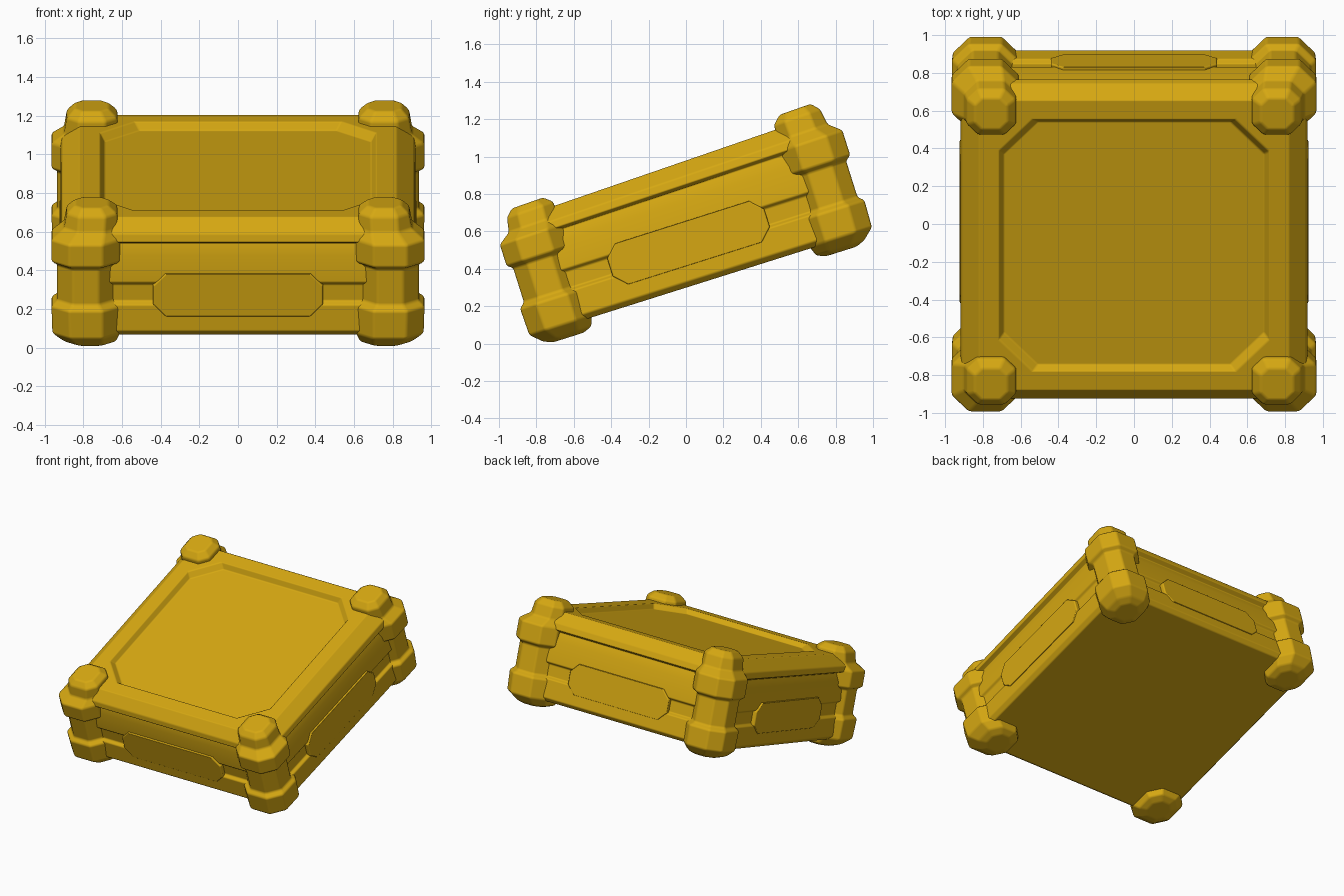
import bpy, bmesh, math
from mathutils import Matrix, Vector

if "Cube" in bpy.data.objects:
    bpy.data.objects.remove(bpy.data.objects["Cube"], do_unlink=True)

gold = bpy.data.materials.new("golden_yellow")
gold.use_nodes = True
colour = (0.67, 0.39, 0.006, 1)
gold.diffuse_color = colour
bsdf = gold.node_tree.nodes["Principled BSDF"]
bsdf.inputs["Base Color"].default_value = colour
bsdf.inputs["Roughness"].default_value = 0.6

# The whole crate leans forward, and its lid rises slightly to the back
LEAN = Matrix.Translation((0, -0.015, 0.63)) @ Matrix.Rotation(math.radians(17.5), 4, 'X')


def lean(v):
    x, y, z = v
    return LEAN @ Vector((x, y, z + max(z, 0) * 0.08 * y))


def ring(x0, x1, y0, y1, c, z):
    """Rectangle with cut corners, as eight points."""
    return [(x0 + c, y0, z), (x1 - c, y0, z), (x1, y0 + c, z), (x1, y1 - c, z),
            (x1 - c, y1, z), (x0 + c, y1, z), (x0, y1 - c, z), (x0, y0 + c, z)]


def loft(name, rings, bevel):
    """Skin a stack of equal rings and cap both ends."""
    bm = bmesh.new()
    loops = [[bm.verts.new(lean(p)) for p in r] for r in rings]
    n = len(loops[0])
    for a, b in zip(loops, loops[1:]):
        for i in range(n):
            j = (i + 1) % n
            bm.faces.new((a[i], a[j], b[j], b[i]))
    bm.faces.new(loops[0])
    bm.faces.new(loops[-1])
    bmesh.ops.recalc_face_normals(bm, faces=bm.faces)
    for f in bm.faces:
        f.smooth = True
    me = bpy.data.meshes.new(name)
    bm.to_mesh(me)
    bm.free()
    me.materials.append(gold)
    ob = bpy.data.objects.new(name, me)
    bpy.context.collection.objects.link(ob)
    mod = ob.modifiers.new("soft_edges", 'BEVEL')
    mod.width = bevel
    mod.segments = 2
    mod.limit_method = 'ANGLE'
    mod.angle_limit = math.radians(15)
    mod.harden_normals = True
    return ob


# Body: wall with a belt groove, overhanging lid edge, rim and sunken top panel
body = [  # height, half depth, corner cut
    (-0.32, 0.86, 0.05), (-0.29, 0.89, 0.05), (-0.15, 0.885, 0.05),
    (-0.135, 0.86, 0.05), (-0.045, 0.86, 0.05), (-0.03, 0.88, 0.05),
    (0.125, 0.87, 0.05), (0.19, 0.85, 0.05), (0.205, 0.89, 0.05),
    (0.25, 0.88, 0.05), (0.325, 0.81, 0.05), (0.325, 0.705, 0.18), (0.285, 0.68, 0.18)]
rings = []
for z, r, c in body:
    w = r + (0.03 if z < 0.28 else 0.01)
    rings.append(ring(-w, w, -r, r, c, z))
loft("crate_body", rings, 0.008)

# Side plates: cut-cornered panels bridging the belt groove on each wall
for name, turn, reach in (("front", 0, 0.89), ("left", 90, 0.92),
                          ("back", 180, 0.89), ("right", 270, 0.92)):
    spin = Matrix.Rotation(math.radians(turn), 3, 'Z')
    outline = ring(-0.44, 0.44, -0.21, 0.02, 0.065, 0)
    layers = [[spin @ Vector((x * s, -d, z)) for x, z, _ in outline]
              for d, s in ((reach - 0.04, 1), (reach - 0.003, 1), (reach + 0.003, 0.985))]
    loft(name + "_plate", layers, 0.003)

# Corner guards: foot band, post, upper band and top cap
guard = [  # height, inner edge, outer edge, corner cut
    (-0.385, 0.68, 0.85, 0.05), (-0.365, 0.63, 0.90, 0.07),
    (-0.31, 0.61, 0.96, 0.09), (-0.16, 0.61, 0.965, 0.09),
    (-0.135, 0.64, 0.935, 0.08), (0.065, 0.64, 0.935, 0.08),
    (0.085, 0.61, 0.965, 0.09), (0.215, 0.61, 0.965, 0.09),
    (0.265, 0.62, 0.90, 0.07), (0.35, 0.625, 0.885, 0.06),
    (0.39, 0.67, 0.845, 0.04)]
for sx, side in ((1, "left"), (-1, "right")):
    for sy, end in ((-1, "front"), (1, "back")):
        loft(f"{end}_{side}_corner_guard",
             [[(x * sx, y * sy, z) for x, y, z in ring(a, b, a, b, c, h)]
              for h, a, b, c in guard], 0.012)
